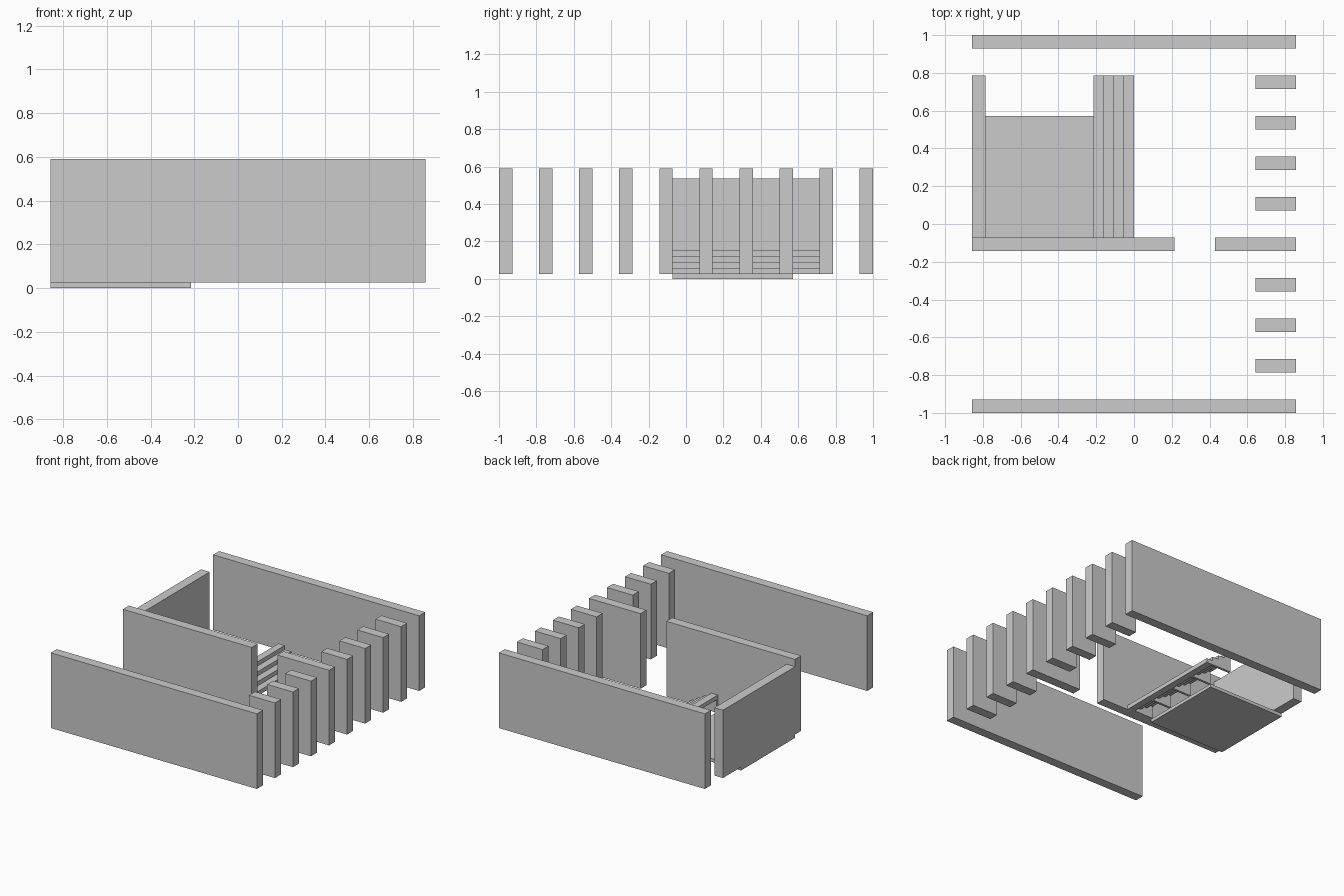
import bpy

if "Cube" in bpy.data.objects:
    bpy.data.objects.remove(bpy.data.objects["Cube"])

U = 1 / 14          # wall thickness module
Z0, Z1 = 0.025, 0.59


def box(name, x0, x1, y0, y1, z0=Z0, z1=Z1):
    v = [(x, y, z) for x in (x0, x1) for y in (y0, y1) for z in (z0, z1)]
    f = [(0, 1, 3, 2), (4, 6, 7, 5), (0, 4, 5, 1),
         (2, 3, 7, 6), (0, 2, 6, 4), (1, 5, 7, 3)]
    me = bpy.data.meshes.new(name)
    me.from_pydata(v, [], f)
    ob = bpy.data.objects.new(name, me)
    bpy.context.collection.objects.link(ob)
    return ob


# Long outer walls
box("front_wall", -12 * U, 12 * U, -1, -13 * U)
box("back_wall", -12 * U, 12 * U, 13 * U, 1)

# Dividing wall with a doorway gap
box("middle_wall_long", -12 * U, 3 * U, -2 * U, -U)
box("middle_wall_short", 6 * U, 12 * U, -2 * U, -U)

# Lower side wall of the raised room
box("left_wall", -12 * U, -11 * U, -U, 11 * U, Z0, 0.535)

# Row of piers on the open side
for i, k in enumerate((-11, -8, -5, 1, 4, 7, 10)):
    box(f"pier_{i + 1}", 9 * U, 12 * U, k * U, (k + 1) * U)

# Floor slab
box("floor_slab", -12 * U, -3 * U, -U, 8 * U, 0, Z0)

# Stairs rising towards -x: staggered treads on thin stepped supports
STEPS = 4
run, rise = 3 * U / STEPS, 0.125 / STEPS
for i in range(STEPS):
    x1 = -i * run
    zb = Z0 + i * rise
    box(f"stair_tread_{i + 1}", x1 - run, x1, -U, 11 * U, zb, zb + rise)
    if i:
        for j in range(5):
            y1 = (-1 + 3 * j) * U + (0.018 if j == 0 else 0)
            box(f"stair_support_{i}_{j + 1}", x1 - run, x1, y1 - 0.018, y1, Z0, zb)
